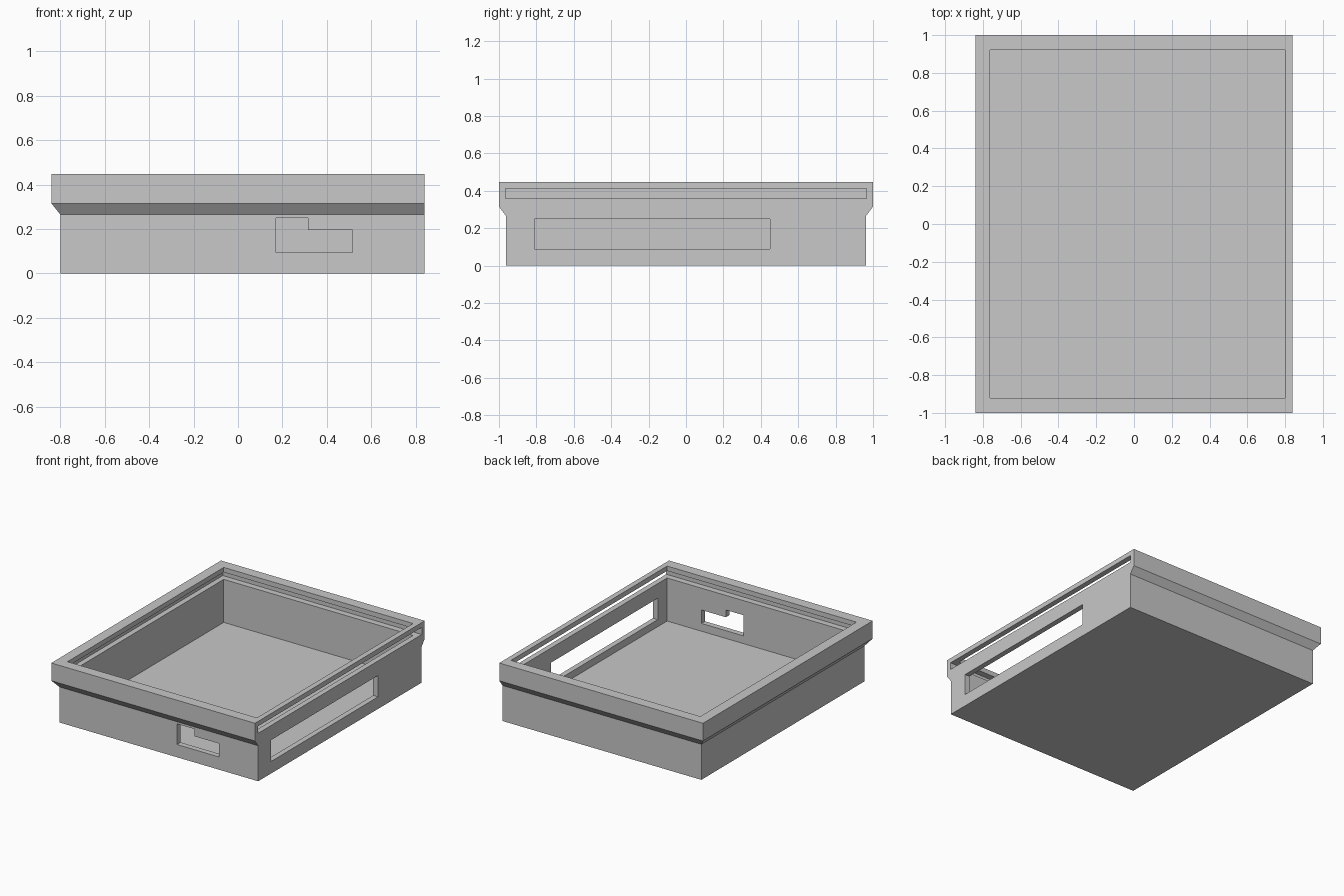
import bpy, bmesh

cube = bpy.data.objects.get("Cube")
if cube:
    bpy.data.objects.remove(cube, do_unlink=True)

grey = bpy.data.materials.new("plain_grey")
grey.use_nodes = True
colour = (0.58, 0.58, 0.58, 1)
grey.diffuse_color = colour
grey.node_tree.nodes["Principled BSDF"].inputs["Base Color"].default_value = colour


def loft(name, rings):
    """Closed solid through a stack of equal-length point rings."""
    bm = bmesh.new()
    loops = [[bm.verts.new(p) for p in ring] for ring in rings]
    n = len(loops[0])
    for low, high in zip(loops, loops[1:]):
        for i in range(n):
            j = (i + 1) % n
            bm.faces.new((low[i], low[j], high[j], high[i]))
    bm.faces.new(loops[0][::-1])
    bm.faces.new(loops[-1])
    bmesh.ops.recalc_face_normals(bm, faces=bm.faces)
    mesh = bpy.data.meshes.new(name)
    bm.to_mesh(mesh)
    bm.free()
    mesh.materials.append(grey)
    obj = bpy.data.objects.new(name, mesh)
    bpy.context.collection.objects.link(obj)
    return obj


def rectangle(x0, x1, y, z):
    return [(x0, -y, z), (x1, -y, z), (x1, y, z), (x0, y, z)]


def cut(target, cutter):
    mod = target.modifiers.new(cutter.name, 'BOOLEAN')
    mod.operation = 'DIFFERENCE'
    mod.solver = 'EXACT'
    mod.object = cutter
    bpy.ops.object.select_all(action='DESELECT')
    bpy.context.view_layer.objects.active = target
    target.select_set(True)
    bpy.ops.object.modifier_apply(modifier=mod.name)
    bpy.data.objects.remove(cutter, do_unlink=True)


# Tray body, flaring into a thick rim on three sides
right = 0.84
tray = loft("enclosure_tray", [
    rectangle(-0.8, right, 0.962, 0),
    rectangle(-0.8, right, 0.962, 0.265),
    rectangle(-0.84, right, 1, 0.315),
    rectangle(-0.84, right, 1, 0.447),
])

# Inner cavity
cut(tray, loft("cavity", [rectangle(-0.762, 0.8, 0.92, z) for z in (0.037, 0.6)]))

# Sliding lid groove, open through the right wall
cut(tray, loft("lid_groove", [rectangle(-0.802, 1, 0.966, z) for z in (0.358, 0.411)]))

# Long window in the right wall
window = [(-0.81, 0.09), (0.45, 0.09), (0.45, 0.249), (-0.81, 0.249)]
cut(tray, loft("side_window", [[(x, y, z) for y, z in window] for x in (0.7, 1)]))

# Stepped port in the front wall
port = [(0.171, 0.095), (0.516, 0.095), (0.516, 0.195),
        (0.315, 0.195), (0.315, 0.249), (0.171, 0.249)]
cut(tray, loft("front_port", [[(x, y, z) for x, z in port] for y in (-1.1, -0.85)]))
